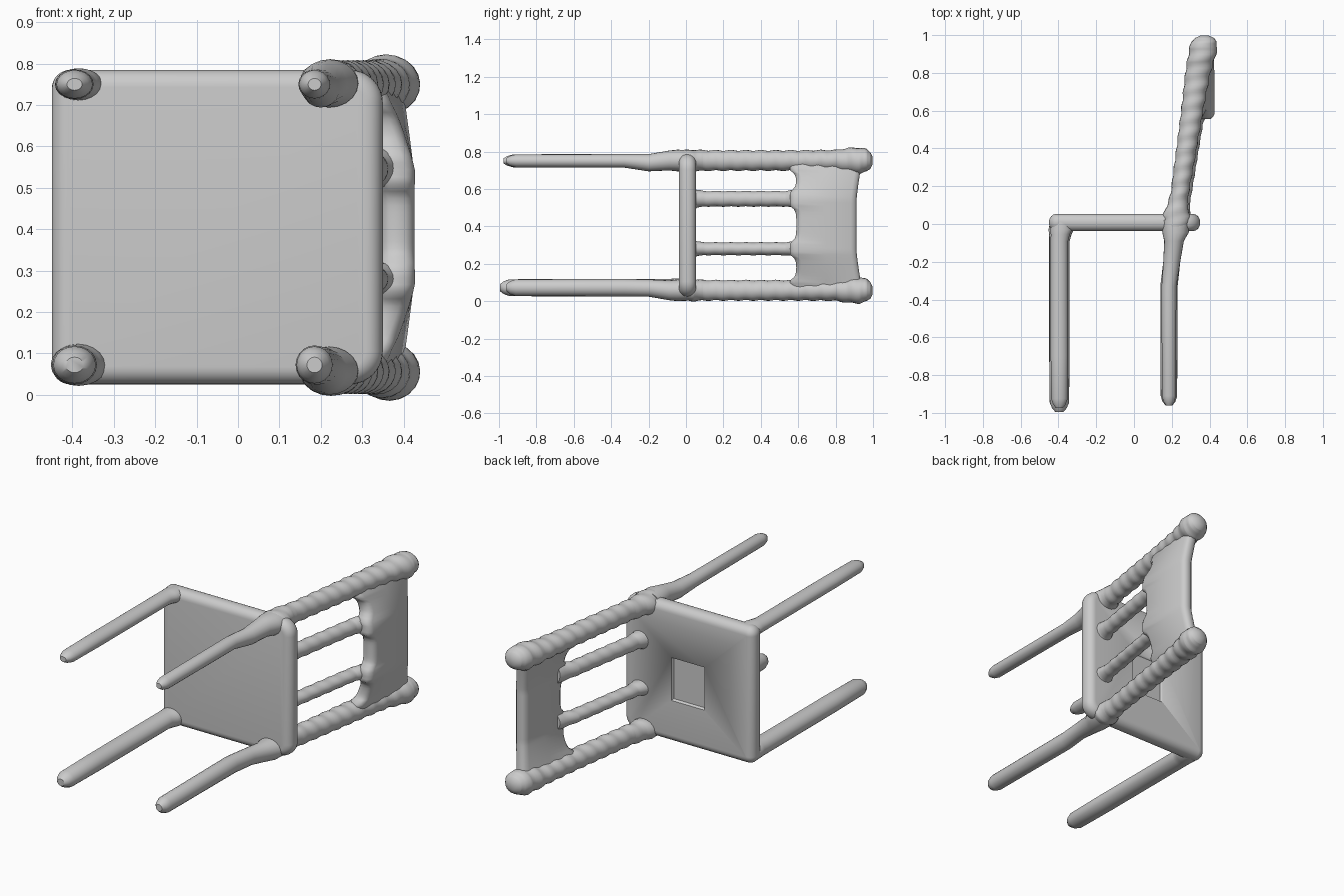
import bpy, bmesh, math
from mathutils import Vector

if "Cube" in bpy.data.objects:
    bpy.data.objects.remove(bpy.data.objects["Cube"])

grey = bpy.data.materials.new("plain grey")
grey.diffuse_color = (0.6, 0.6, 0.6, 1)
grey.use_nodes = True
grey.node_tree.nodes["Principled BSDF"].inputs["Base Color"].default_value = grey.diffuse_color


def finish(name, bm, angle=50):
    bmesh.ops.recalc_face_normals(bm, faces=bm.faces)
    me = bpy.data.meshes.new(name)
    bm.to_mesh(me)
    bm.free()
    me.materials.append(grey)
    ob = bpy.data.objects.new(name, me)
    bpy.context.collection.objects.link(ob)
    bpy.ops.object.select_all(action='DESELECT')
    ob.select_set(True)
    bpy.context.view_layer.objects.active = ob
    bpy.ops.object.shade_smooth_by_angle(angle=math.radians(angle))
    return ob


def loft(name, rings, angle=50):
    """Skin closed rings of points and cap both ends."""
    bm = bmesh.new()
    vs = [[bm.verts.new(p) for p in r] for r in rings]
    n = len(vs[0])
    for a, b in zip(vs, vs[1:]):
        for i in range(n):
            bm.faces.new((a[i], a[(i + 1) % n], b[(i + 1) % n], b[i]))
    bm.faces.new(vs[0])
    bm.faces.new(vs[-1])
    return finish(name, bm, angle)


def lerp(keys, y):
    """Interpolate key rows (y, ...) at y."""
    for a, b in zip(keys, keys[1:]):
        if y <= b[0]:
            t = (y - a[0]) / (b[0] - a[0])
            return [p + (q - p) * t for p, q in zip(a, b)]
    return list(keys[-1])


def tube(name, keys, steps=None, twist=0.0, sides=20):
    """Rod along y; keys are (y, x, z, radius x, radius z); twist adds spiral ridges."""
    y0, y1 = keys[0][0], keys[-1][0]
    ys = [y0 + (y1 - y0) * i / steps for i in range(steps + 1)] if steps else []
    ys = sorted(set(ys + [k[0] for k in keys]))
    rings = []
    for yy in ys:
        y, x, z, rx, rz = lerp(keys, yy)
        ring = []
        for i in range(sides):
            a = 2 * math.pi * i / sides
            w = 1 + twist * math.sin(2 * math.pi * y / 0.08 + a)
            ring.append((x + rx * w * math.cos(a), y, z + rz * w * math.sin(a)))
        rings.append(ring)
    return loft(name, rings)


# Seat: rounded slab with a softly rounded rim
def outline(inset):
    pts = []
    corners = [(0.35, 0.785, 0.08), (-0.45, 0.785, 0.045), (-0.45, 0.025, 0.045), (0.35, 0.025, 0.08)]
    for q, (x, z, r) in enumerate(corners):
        cx, cz = x - math.copysign(r, x), z - math.copysign(r, z - 0.4)
        for i in range(9):
            a = math.pi / 2 * (q + i / 8)
            pts.append((cx + (r - inset) * math.cos(a), cz + (r - inset) * math.sin(a)))
    return pts


rim = 0.042
levels = []
for i in range(7):
    a = math.pi / 2 * i / 6
    levels.append((-0.038 + rim * (1 - math.sin(a)), rim * (1 - math.cos(a))))
levels = [(y, d) for y, d in reversed(levels)]
levels += [(0.016 - y, d) for y, d in reversed(levels)]
seat = loft("seat", [[(x, y, z) for x, z in outline(d)] for y, d in levels])

# Shallow dip in the seat
bm = bmesh.new()
bmesh.ops.create_cube(bm, size=1)
for v in bm.verts:
    k = 1 if v.co.y > 0 else 0.8
    v.co = Vector((-0.05 + v.co.x * 0.24 * k, 0.066 + v.co.y * 0.05, 0.38 + v.co.z * 0.28 * k))
cutter = finish("dip_cutter", bm)
cutter.hide_render = True
mod = seat.modifiers.new("dip", 'BOOLEAN')
mod.operation = 'DIFFERENCE'
mod.object = cutter
bpy.context.view_layer.objects.active = seat
bpy.ops.object.modifier_apply(modifier="dip")
bpy.data.objects.remove(cutter)

# Legs and back posts, lower and upper side
for side, zc, rx, rz, tip in (("lower", 0.072, 0.054, 0.047, -0.995), ("upper", 0.75, 0.046, 0.036, -0.975)):
    tube("front_leg_" + side, [
        (tip, -0.395, zc, rx * 0.4, rz * 0.4), (tip + 0.02, -0.395, zc, rx * 0.72, rz * 0.72),
        (tip + 0.05, -0.395, zc, rx * 0.95, rz * 0.95), (-0.7, -0.395, zc, rx, rz),
        (-0.09, -0.395, zc, rx, rz), (-0.055, -0.39, zc, rx * 1.1, rz * 1.05),
        (-0.03, -0.385, zc, rx * 1.25, rz * 1.08), (0.01, -0.385, zc, rx * 1.1, rz)])
    sgn = 1 if zc > 0.4 else -1
    pz = 0.405 + sgn * 0.347
    r2 = rx * 0.85
    tube("rear_leg_" + side, [
        (-0.96, 0.185, zc, r2 * 0.4, rz * 0.4), (-0.94, 0.185, zc, r2 * 0.75, rz * 0.75),
        (-0.91, 0.185, zc, r2 * 0.95, rz * 0.95), (-0.33, 0.185, zc, r2, rz),
        (-0.2, 0.2, pz - sgn * 0.012, 0.045, 0.046), (-0.09, 0.212, pz, 0.052, 0.053),
        (-0.045, 0.22, pz, 0.07, 0.058), (0.02, 0.22, pz, 0.075, 0.055)])
    tube("back_post_" + side, [
        (-0.04, 0.22, pz, 0.06, 0.054), (0.04, 0.225, pz, 0.075, 0.058), (0.09, 0.228, pz, 0.056, 0.055),
        (0.16, 0.242, pz, 0.048, 0.054), (0.6, 0.308, pz, 0.058, 0.054),
        (0.8, 0.338, pz, 0.066, 0.056), (0.86, 0.352, pz, 0.07, 0.066), (0.93, 0.368, pz, 0.075, 0.07),
        (0.965, 0.37, pz, 0.066, 0.06), (0.985, 0.372, pz, 0.05, 0.045), (0.998, 0.373, pz, 0.02, 0.02)],
        steps=72, twist=0.05)

# Two slender slats between seat and back panel
for name, z, r in (("slat_lower", 0.28, 0.034), ("slat_upper", 0.547, 0.041)):
    tube(name, [(0.03, 0.245, z, 0.065, r * 1.5), (0.06, 0.25, z, 0.05, r * 1.15), (0.1, 0.255, z, 0.04, r),
                (0.53, 0.325, z, 0.04, r), (0.58, 0.345, z, 0.042, r * 1.15), (0.64, 0.37, z, 0.042, r * 1.4)],
         steps=40, twist=0.04)

# Curved back panel: bowed away from the sitter, scooped along the top edge
rings = []
for i in range(41):
    t = i / 40
    z = 0.058 + 0.694 * t
    bow = min(1, math.sin(math.pi * t) * 1.25)
    near = min(abs(z - c) - w for c, w in ((0.058, 0.054), (0.28, 0.034), (0.547, 0.041), (0.752, 0.054)))
    low = 0.59 - 0.035 * math.exp(-max(near, 0) / 0.015)
    top = 0.912 + 0.03 * (1 - bow)
    h = 0.03
    x0, x1 = 0.31 + 0.075 * bow, 0.36 + 0.028 * bow
    prof = []
    for y, e in ((low, 0.45), (low + 0.012, 0.8), (low + h, 1), (0.75, 1), (top - h, 1), (top - 0.012, 0.8), (top, 0.45)):
        s = (y - 0.6) / 0.3
        prof.append((x0 + (x1 - x0) * s, y, e * (0.042 - 0.006 * s)))
    rings.append([(x - d, y, z) for x, y, d in prof] + [(x + d, y, z) for x, y, d in reversed(prof)])
loft("back_panel", rings)
